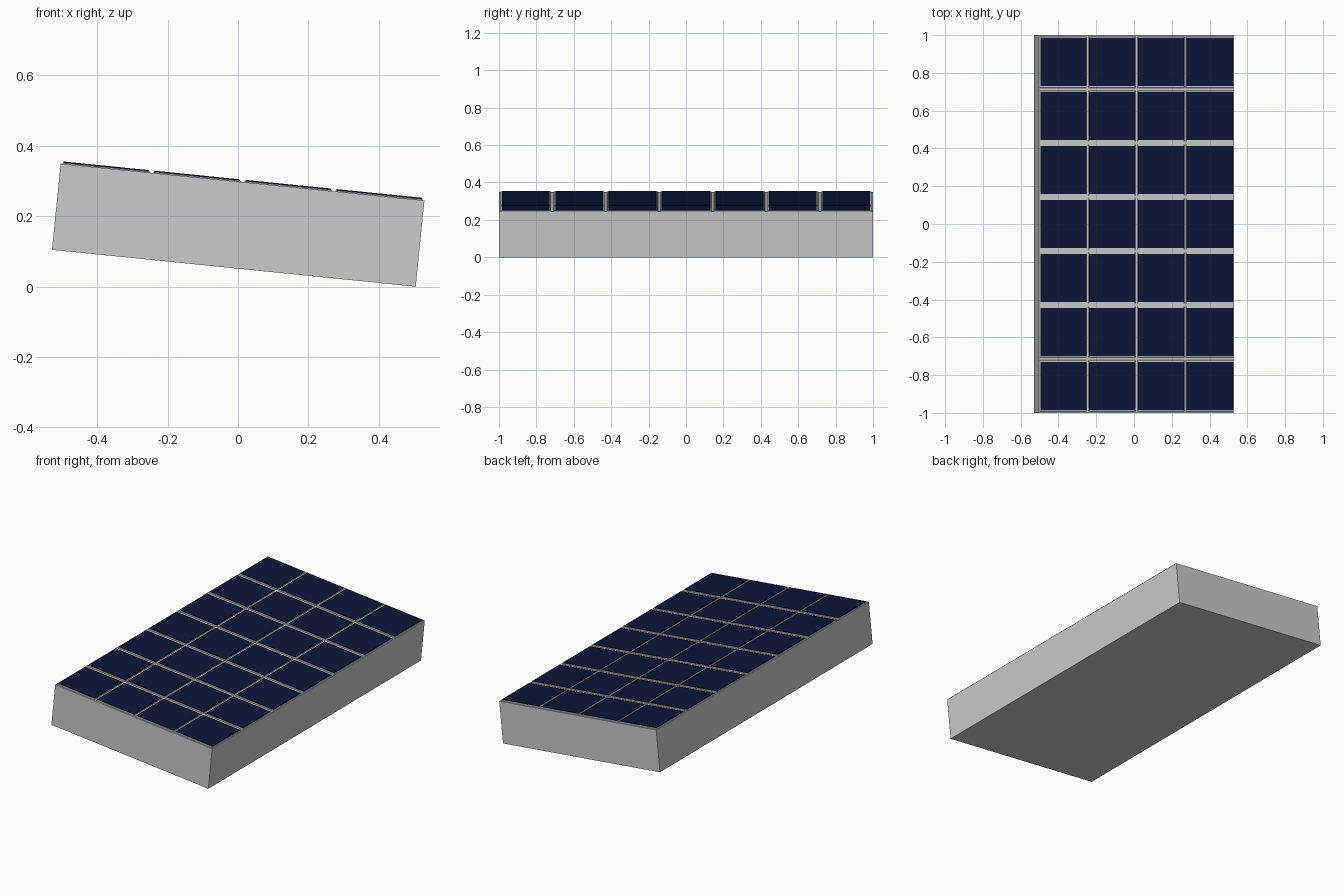
import bpy, bmesh, math
from mathutils import Matrix, Vector

if "Cube" in bpy.data.objects:
    bpy.data.objects.remove(bpy.data.objects["Cube"])

LENGTH, WIDTH, HEIGHT = 1.039, 2.0, 0.246
COLS, ROWS = 4, 7
TILT = math.radians(5.78)

navy = bpy.data.materials.new("navy_cell")
navy.diffuse_color = (0.005, 0.008, 0.04, 1)
navy.use_nodes = True
navy.node_tree.nodes["Principled BSDF"].inputs["Base Color"].default_value = navy.diffuse_color

# Tilt about the low front edge, then centre on x
place = (Matrix.Translation((0.505, 0, 0)) @ Matrix.Rotation(TILT, 4, 'Y')
         @ Matrix.Translation((-LENGTH / 2, 0, 0)))


def add_plate(bm, x, y, z, sx, sy, h, chamfer=0.0):
    """Box standing on z, with its top edges drawn in by the chamfer."""
    rings = [(z, 0), (z + h - chamfer, 0)]
    if chamfer:
        rings.append((z + h, chamfer))
    loops = []
    for level, inset in rings:
        hx, hy = sx / 2 - inset, sy / 2 - inset
        loops.append([bm.verts.new((x + a * hx, y + b * hy, level))
                      for a, b in ((-1, -1), (1, -1), (1, 1), (-1, 1))])
    bm.faces.new(loops[0][::-1])
    bm.faces.new(loops[-1])
    for low, high in zip(loops, loops[1:]):
        for i in range(4):
            j = (i + 1) % 4
            bm.faces.new((low[i], low[j], high[j], high[i]))


def finish(name, bm, mat=None):
    mesh = bpy.data.meshes.new(name)
    bm.transform(place)
    bm.to_mesh(mesh)
    bm.free()
    ob = bpy.data.objects.new(name, mesh)
    bpy.context.collection.objects.link(ob)
    if mat:
        mesh.materials.append(mat)


# Solid base block
base = bmesh.new()
add_plate(base, 0, 0, 0, LENGTH, WIDTH, HEIGHT)
finish("base_block", base)

# Grid of framed solar cells
frames, cells = bmesh.new(), bmesh.new()
px, py = LENGTH / COLS, WIDTH / ROWS
for c in range(COLS):
    for r in range(ROWS):
        x = (c - (COLS - 1) / 2) * px
        y = (r - (ROWS - 1) / 2) * py
        add_plate(frames, x, y, HEIGHT, px - 0.01, py - 0.014, 0.004, 0.002)
        add_plate(cells, x, y, HEIGHT + 0.004, px - 0.015, py - 0.031, 0.003, 0.001)
finish("cell_frames", frames)
finish("solar_cells", cells, navy)
